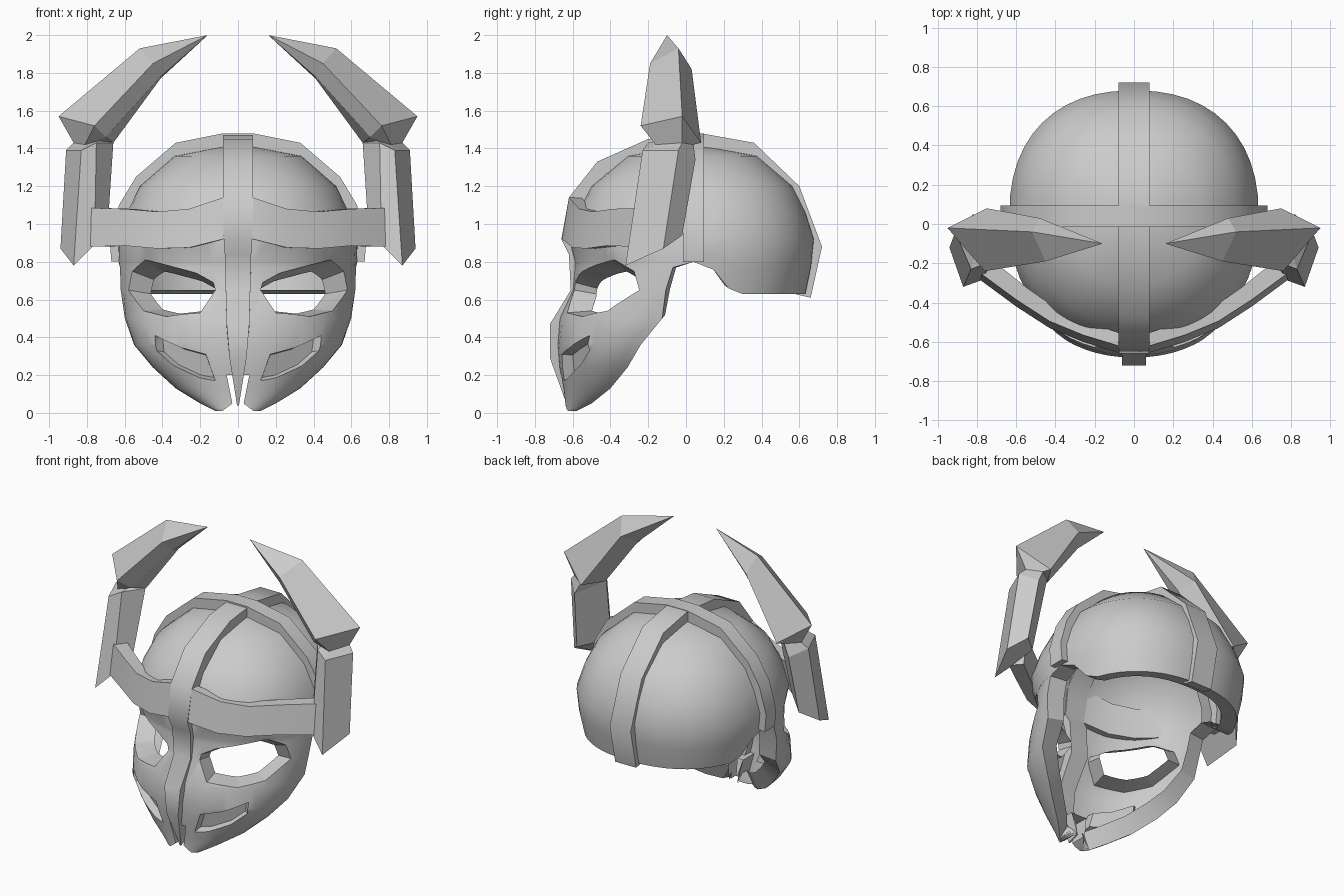
import bpy, bmesh, math
from mathutils import Vector

if "Cube" in bpy.data.objects:
    bpy.data.objects.remove(bpy.data.objects["Cube"])

steel = bpy.data.materials.new("plain_grey")
steel.use_nodes = True
steel.diffuse_color = (0.6, 0.6, 0.6, 1)
steel.node_tree.nodes["Principled BSDF"].inputs["Base Color"].default_value = (0.6, 0.6, 0.6, 1)


def finish(name, bm, closed=True):
    if closed:
        bmesh.ops.recalc_face_normals(bm, faces=bm.faces)
    mesh = bpy.data.meshes.new(name)
    bm.to_mesh(mesh)
    bm.free()
    mesh.materials.append(steel)
    obj = bpy.data.objects.new(name, mesh)
    bpy.context.collection.objects.link(obj)
    return obj


def smooth(obj, degrees):
    bpy.ops.object.select_all(action='DESELECT')
    obj.select_set(True)
    bpy.context.view_layer.objects.active = obj
    bpy.ops.object.shade_smooth_by_angle(angle=math.radians(degrees))


def loft(bm, rings):
    """Skin equal-sized rings of points and cap both ends."""
    rows = [[bm.verts.new(p) for p in ring] for ring in rings]
    n = len(rows[0])
    for a, b in zip(rows, rows[1:]):
        for i in range(n):
            bm.faces.new((a[i], a[(i + 1) % n], b[(i + 1) % n], b[i]))
    bm.faces.new(rows[0])
    bm.faces.new(rows[-1])


def lipped_sheet(name, columns, lip, tools=()):
    """Outer skin whose borders and cut openings turn inward as lips."""
    bm = bmesh.new()
    grid = [[bm.verts.new(p) for p in col] for col in columns]
    for a, b in zip(grid, grid[1:]):
        for r in range(len(a) - 1):
            bm.faces.new((a[r], b[r], b[r + 1], a[r + 1]))
    bmesh.ops.remove_doubles(bm, verts=bm.verts, dist=0.002)
    obj = finish(name, bm, closed=False)
    lining = bpy.data.materials.new("lining")
    obj.data.materials.append(lining)
    shell = obj.modifiers.new("shell", 'SOLIDIFY')
    shell.thickness = lip
    shell.material_offset = 1
    for tool in tools:
        cut = obj.modifiers.new(tool.name, 'BOOLEAN')
        cut.operation = 'DIFFERENCE'
        cut.solver = 'EXACT'
        cut.object = tool
    graph = bpy.context.evaluated_depsgraph_get()
    mesh = bpy.data.meshes.new_from_object(obj.evaluated_get(graph))
    obj.modifiers.clear()
    # Drop the inner lining, keep skin and lips
    slot = list(mesh.materials).index(lining)
    bm = bmesh.new()
    bm.from_mesh(mesh)
    inner = [f for f in bm.faces if f.material_index == slot]
    bmesh.ops.delete(bm, geom=inner, context='FACES')
    for f in bm.faces:
        f.material_index = 0
    bm.to_mesh(mesh)
    bm.free()
    mesh.materials.clear()
    mesh.materials.append(steel)
    obj.data = mesh
    bpy.data.materials.remove(lining)
    for tool in tools:
        bpy.data.objects.remove(tool)
    smooth(obj, 33)


def bulge(v, power):
    return math.copysign(abs(v) ** (2 / power), v)


# Face levels: height, half width, front y, centre y, side angle
LEVELS = [(.01, .12, -.64, -.58, 90), (.05, .2, -.64, -.5, 90), (.13, .33, -.65, -.4, 90),
          (.24, .45, -.67, -.31, 90), (.36, .55, -.68, -.24, 90), (.5, .6, -.67, -.09, 87),
          (.65, .63, -.6, .01, 80), (.77, .632, -.59, .04, 81), (.8, .632, -.59, .04, 90)]
FACE = 2.12

# Skull profile: height, share of full radius
DOME = [(.63, .93), (.8, .985), (.92, 1), (1.06, .93), (1.2, .82), (1.36, .53), (1.41, .12), (1.415, 0)]


def skull(z, t, radius):
    for (z0, f0), (z1, f1) in zip(DOME, DOME[1:]):
        if z <= z1:
            f = f0 + (f1 - f0) * (z - z0) / (z1 - z0)
            break
    return (.635 * f * bulge(math.sin(t), 2.3), .04 - radius * f * bulge(math.cos(t), 2.3), z)


def face_y(x, z):
    for lo, hi in zip(LEVELS, LEVELS[1:]):
        if z <= hi[0] or hi is LEVELS[-1]:
            k = (z - lo[0]) / (hi[0] - lo[0])
            w, yf, yc = (lo[i] + (hi[i] - lo[i]) * k for i in (1, 2, 3))
            return yc + (yf - yc) * max(0, 1 - (x / w) ** FACE) ** (1 / FACE)


# Cutters for eyes, mouth grooves and chin gap
def cutter(name, outline, direction, depth, shrink):
    bm = bmesh.new()
    d = Vector(direction).normalized()
    for side in (1, -1):
        outer = [Vector((x, face_y(x, z), z)) for x, z in outline]
        mid = sum(outer, Vector()) / len(outer)
        inner = [mid + (p - mid) * shrink - d * depth for p in outer]
        rings = [[p + d * .15 for p in outer], outer, inner]
        loft(bm, [[(p.x * side, p.y, p.z) for p in ring] for ring in rings])
    return finish(name, bm)


EYE = [(.12, .65), (.13, .69), (.22, .74), (.35, .775), (.49, .81), (.56, .75),
       (.58, .65), (.5, .54), (.38, .51), (.2, .53)]
MOUTH = [(.44, .41), (.3, .345), (.17, .31), (.12, .17), (.2, .185), (.34, .25), (.43, .33)]
GAP = [(.06, .2), (.03, .05), (.09, .005), (.09, -.05)]
bm = bmesh.new()
loft(bm, [[(x, y, z) for x, z in GAP] + [(-x, y, z) for x, z in reversed(GAP)] for y in (-1, -.2)])
tools = [cutter("eye_cutter", EYE, (.6, -.8, .22), .22, .5),
         cutter("mouth_cutter", MOUTH, (.35, -.93, 0), .05, .85),
         finish("chin_cutter", bm)]

# Face mask with front half of the skull
columns = []
for c in range(29):
    u = c / 14 - 1
    col = []
    for z, w, yf, yc, side in LEVELS:
        t = math.radians(side * u)
        col.append((w * bulge(math.sin(t), FACE), yc + (yf - yc) * bulge(math.cos(t), FACE), z))
    col += [skull(z, u * math.pi / 2, .66) for z, f in DOME[2:]]
    columns.append(col)
lipped_sheet("face_mask", columns, .12, tools)

# Back half of the skull, with a rim that steps up beside the ears
columns = []
for c in range(25):
    t = math.radians(90 + 180 * c / 24)
    y = skull(.8, t, .64)[1]
    low = .8 - min(max((y - .11) / .15, 0), 1) * .17
    levels = [low, (low + .92) / 2] + [z for z, f in DOME[2:]]
    columns.append([skull(z, t, .64) for z in levels])
lipped_sheet("skull_back", columns, .1)


# Raised bands following a flat path, given as (u, z, half width)
def band(name, path, depth, place):
    bm = bmesh.new()
    rings = []
    for i, (u, z, w) in enumerate(path):
        a, b = path[max(i - 1, 0)], path[min(i + 1, len(path) - 1)]
        tan = Vector((b[0] - a[0], b[1] - a[1])).normalized()
        iu, iz = u - tan.y * depth, z + tan.x * depth
        rings.append([place(u, z, -w), place(u, z, w), place(iu, iz, w), place(iu, iz, -w)])
    loft(bm, rings)
    smooth(finish(name, bm), 50)


CREST = [(.66, .61, .08), (.72, .88, .08), (.6, 1.2, .08), (.36, 1.43, .08), (.08, 1.48, .08),
         (-.2, 1.45, .08), (-.47, 1.33, .08), (-.62, 1.14, .08), (-.66, .92, .075),
         (-.62, .84, .07), (-.61, .65, .065), (-.72, .47, .06), (-.72, .29, .045), (-.63, .04, .005)]
band("crest_and_nose_band", CREST, .08, lambda u, z, w: (w, u, z))
half = [(.67, .8), (.68, .92), (.63, 1.1), (.54, 1.25), (.33, 1.43), (.08, 1.48)]
arch = [(x, z, .055) for x, z in half] + [(-x, z, .055) for x, z in reversed(half)]
band("ear_to_ear_band", arch, .08, lambda u, z, w: (u, .04 + w, z))

# Brow band sweeping out to the horns: x, y, bottom, top
half = [(.08, -.655, .92, 1.14), (.26, -.6, .875, 1.08), (.43, -.53, .87, 1.065),
        (.6, -.42, .885, 1.08), (.79, -.28, .88, 1.085)]
brow = [(-x, y, b, t) for x, y, b, t in reversed(half)] + half
bm = bmesh.new()
loft(bm, [[(x, y, b), (x, y + .035, t), (x * .92, y + .1, t), (x * .92, y + .07, b)]
          for x, y, b, t in brow])
smooth(finish("brow_band", bm), 50)

# Horns: rings of outer, front, inner front, inner and back corners
HORN = [
    [(.94, -.12, .87), (.87, -.32, .78), (.76, -.28, .89), (.69, -.17, .98), (.85, -.02, .94)],
    [(.91, -.04, 1.39), (.83, -.23, 1.39), (.75, -.2, 1.43), (.66, -.07, 1.43), (.82, .05, 1.34)],
    [(.87, -.02, 1.43), (.81, -.16, 1.42), (.74, -.14, 1.44), (.67, -.05, 1.44), (.78, .04, 1.42)],
    [(.95, -.02, 1.57), (.76, -.24, 1.52), (.7, -.17, 1.46), (.66, -.06, 1.43), (.75, .08, 1.43)],
    [(.52, -.04, 1.93), (.45, -.19, 1.85), (.41, -.13, 1.78), (.41, -.06, 1.77), (.48, .03, 1.82)]]
TIP = Vector((.16, -.1, 2.0))
HORN.append([TIP + (Vector(p) - TIP) * .01 for p in HORN[-1]])
for side, name in ((1, "left_horn"), (-1, "right_horn")):
    bm = bmesh.new()
    loft(bm, [[(x * side, y, z) for x, y, z in ring] for ring in HORN])
    finish(name, bm)
